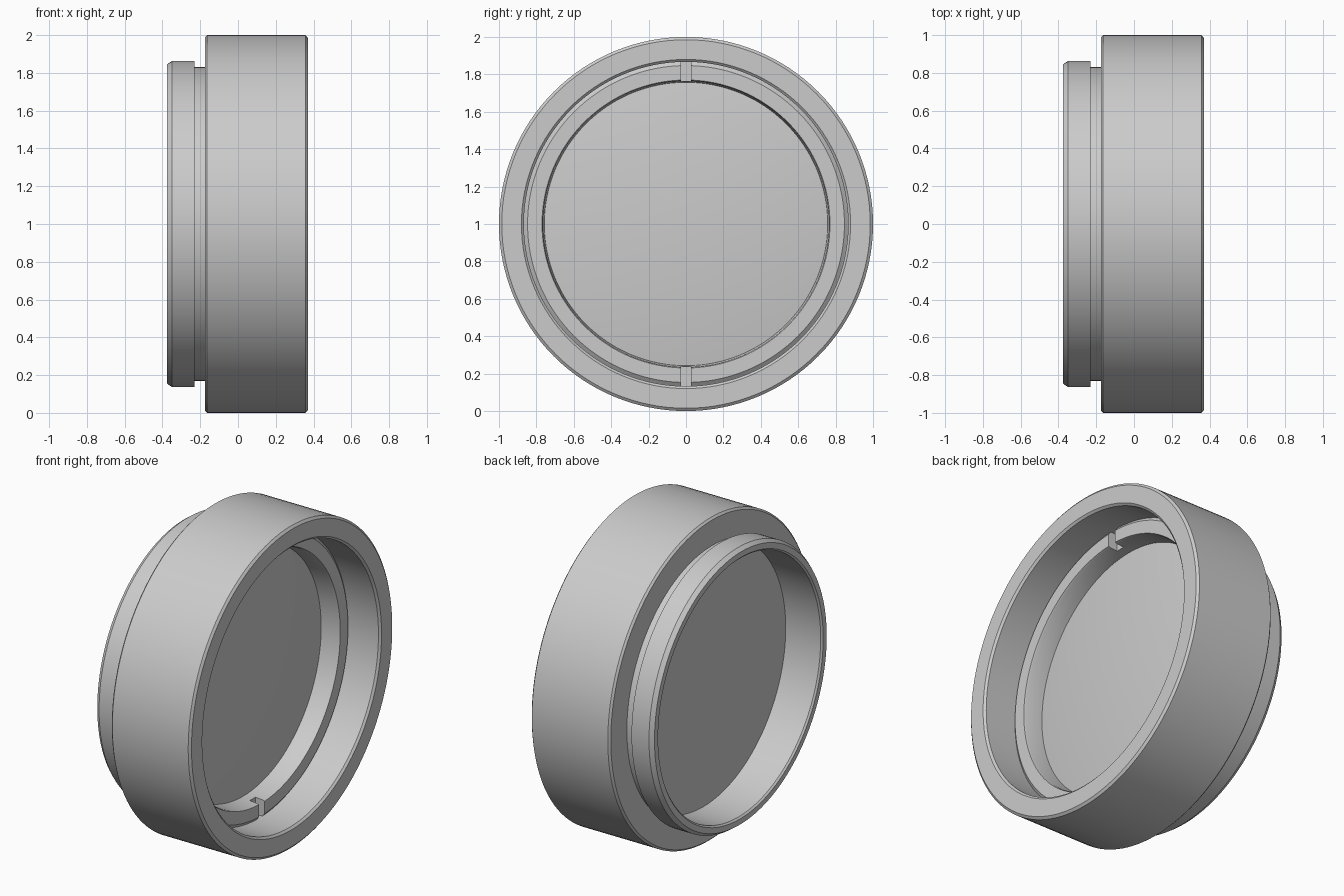
import bpy
import bmesh
import math

if "Cube" in bpy.data.objects:
    bpy.data.objects.remove(bpy.data.objects["Cube"])

SEGMENTS = 128
CENTRE_Z = 1.0

# One grey for every part
grey = bpy.data.materials.new("plain grey")
grey.use_nodes = True
GREY = (0.6, 0.6, 0.6, 1.0)
grey.diffuse_color = GREY
grey.node_tree.nodes["Principled BSDF"].inputs["Base Color"].default_value = GREY


def add_object(name, bm):
    """Turn a bmesh into a named grey object."""
    bmesh.ops.recalc_face_normals(bm, faces=bm.faces)
    mesh = bpy.data.meshes.new(name)
    bm.to_mesh(mesh)
    bm.free()
    mesh.materials.append(grey)
    obj = bpy.data.objects.new(name, mesh)
    obj.location.z = CENTRE_Z
    bpy.context.collection.objects.link(obj)
    return obj


def select_only(obj):
    bpy.ops.object.select_all(action='DESELECT')
    obj.select_set(True)
    bpy.context.view_layer.objects.active = obj


def smooth(obj):
    select_only(obj)
    bpy.ops.object.shade_smooth_by_angle(angle=math.radians(20))


def lathe(name, profile, closed=True):
    """Revolve (x, radius) points around the x axis."""
    bm = bmesh.new()
    verts = [bm.verts.new((x, 0, r)) for x, r in profile]
    edges = [bm.edges.new(pair) for pair in zip(verts, verts[1:])]
    if closed:
        edges.append(bm.edges.new((verts[-1], verts[0])))
    bmesh.ops.spin(bm, geom=verts + edges, cent=(0, 0, 0), axis=(1, 0, 0),
                   angle=math.tau, steps=SEGMENTS, use_duplicate=False)
    bmesh.ops.remove_doubles(bm, verts=bm.verts, dist=1e-4)
    return add_object(name, bm)


# Housing: wide barrel, narrow neck and rear flange, bored through
housing = lathe("housing", [
    (-0.375, 0.81), (-0.375, 0.845), (-0.35, 0.863), (-0.23, 0.863),
    (-0.23, 0.83), (-0.175, 0.83), (-0.175, 0.988), (-0.163, 1.0),
    (0.358, 1.0), (0.37, 0.985), (0.37, 0.88), (0.358, 0.867),
    (0.04, 0.867), (0.04, 0.80), (-0.365, 0.80)])
smooth(housing)

# Lens: flat at the rear, gently domed at the front
EDGE_X, EDGE_R, BULGE = 0.04, 0.765, 0.05
dome = [(EDGE_X + BULGE * (1 - (i / 10) ** 2), EDGE_R * i / 10) for i in range(11)]
lens = lathe("lens", dome + [(0.034, 0.805), (-0.125, 0.805), (-0.125, 0.0)], closed=False)
smooth(lens)

# Retaining ring holding the lens
ring = lathe("retaining_ring", [
    (0.035, 0.757), (0.035, 0.87), (0.145, 0.87), (0.163, 0.847),
    (0.163, 0.77), (0.15, 0.765)])

# Two spanner slots cut at the top and bottom of the ring
cutter_bm = bmesh.new()
for side in (1, -1):
    cube = bmesh.ops.create_cube(cutter_bm, size=1)["verts"]
    bmesh.ops.scale(cutter_bm, verts=cube, vec=(0.12, 0.055, 0.2))
    bmesh.ops.translate(cutter_bm, verts=cube, vec=(0.16, 0, side * 0.815))
cutter = add_object("slot_cutter", cutter_bm)
cutter.hide_render = True

slots = ring.modifiers.new("slots", 'BOOLEAN')
slots.operation = 'DIFFERENCE'
slots.solver = 'EXACT'
slots.object = cutter
select_only(ring)
bpy.ops.object.modifier_apply(modifier=slots.name)
bpy.data.objects.remove(cutter)
smooth(ring)
